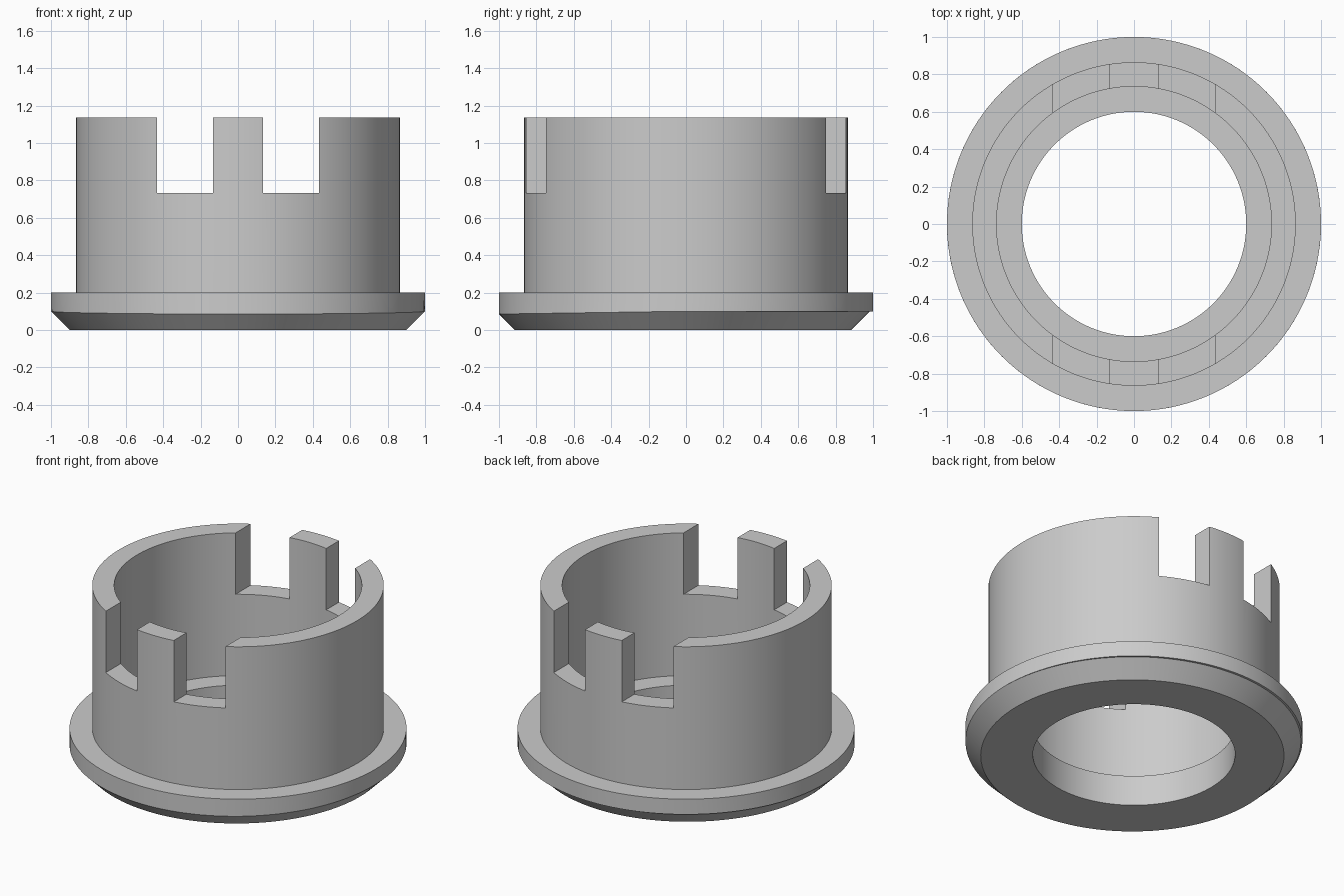
import bpy, bmesh
from math import cos, sin, pi, sqrt, radians

SEGMENTS = 128
RIM_R, HOLE_R, WALL_OUT, WALL_IN = 1.0, 0.6, 0.865, 0.735
RIM_TOP, CHAMFER, HEIGHT = 0.2, 0.1, 1.135
CONE_SHIFT = 0.015  # the chamfer cone sits slightly toward the front

if "Cube" in bpy.data.objects:
    bpy.data.objects.remove(bpy.data.objects["Cube"], do_unlink=True)

grey = bpy.data.materials.new("light grey plastic")
grey.use_nodes = True
grey.diffuse_color = (0.6, 0.6, 0.6, 1)
grey.node_tree.nodes["Principled BSDF"].inputs["Base Color"].default_value = grey.diffuse_color


def make_object(name, bm):
    mesh = bpy.data.meshes.new(name)
    bm.to_mesh(mesh)
    bm.free()
    obj = bpy.data.objects.new(name, mesh)
    bpy.context.collection.objects.link(obj)
    return obj


def section(angle):
    """Closed wall section at one angle, from the bottom edge outward and up."""
    c, s = cos(angle), sin(angle)
    d, cone_r = CONE_SHIFT, RIM_R - CHAMFER
    # Height where the shifted cone meets the rim cylinder
    z = min(CHAMFER, d * s + sqrt(d * d * s * s + RIM_R ** 2 - d * d) - cone_r)
    x, y = (cone_r + z) * c, (cone_r + z) * s - d
    k = RIM_R / sqrt(x * x + y * y)
    points = [(cone_r * c, cone_r * s - d, 0), (x, y, z), (x * k, y * k, z)]
    for r, h in ((RIM_R, RIM_TOP), (WALL_OUT, RIM_TOP), (WALL_OUT, HEIGHT),
                 (WALL_IN, HEIGHT), (WALL_IN, RIM_TOP), (HOLE_R, RIM_TOP), (HOLE_R, 0)):
        points.append((r * c, r * s, h))
    return points


# Flanged collar: sections joined all the way round
bm = bmesh.new()
rings = [[bm.verts.new(p) for p in section(2 * pi * i / SEGMENTS)] for i in range(SEGMENTS)]
for i, a in enumerate(rings):
    b = rings[(i + 1) % SEGMENTS]
    for j in range(len(a)):
        k = (j + 1) % len(a)
        bm.faces.new((a[j], b[j], b[k], a[k]))
bmesh.ops.remove_doubles(bm, verts=bm.verts, dist=0.0001)
bmesh.ops.recalc_face_normals(bm, faces=bm.faces)
collar = make_object("flanged_collar", bm)
collar.data.materials.append(grey)

# Two slot cutters running front to back through the upper wall
bm = bmesh.new()
for side in (-1, 1):
    box = bmesh.ops.create_cube(bm, size=1)["verts"]
    bmesh.ops.scale(bm, vec=(0.3, 3, 1), verts=box)
    bmesh.ops.translate(bm, vec=(side * 0.283, 0, 0.733 + 0.5), verts=box)
cutter = make_object("slot_cutter", bm)
cutter.hide_render = True

slots = collar.modifiers.new("slots", "BOOLEAN")
slots.operation = "DIFFERENCE"
slots.solver = "EXACT"
slots.object = cutter
bpy.ops.object.select_all(action="DESELECT")
collar.select_set(True)
bpy.context.view_layer.objects.active = collar
bpy.ops.object.modifier_apply(modifier=slots.name)
bpy.data.objects.remove(cutter, do_unlink=True)
bpy.ops.object.shade_smooth_by_angle(angle=radians(25))
